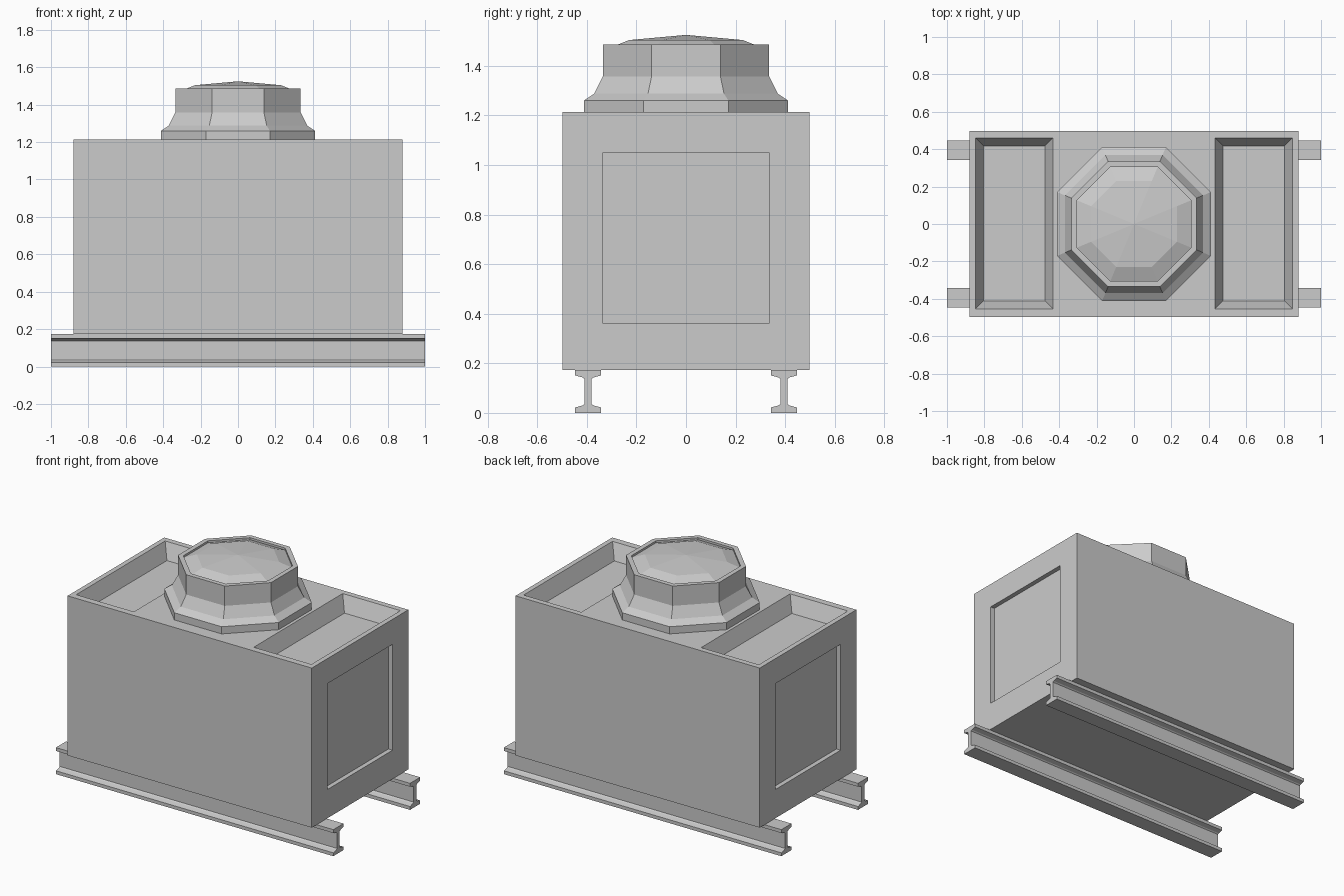
import bpy, bmesh, math
from mathutils import Vector

if "Cube" in bpy.data.objects:
    bpy.data.objects.remove(bpy.data.objects["Cube"])

grey = bpy.data.materials.new("light_grey")
grey.use_nodes = True
grey.diffuse_color = (0.6, 0.6, 0.6, 1)
grey.node_tree.nodes["Principled BSDF"].inputs["Base Color"].default_value = grey.diffuse_color


def finish(name, bm):
    bmesh.ops.recalc_face_normals(bm, faces=bm.faces)
    mesh = bpy.data.meshes.new(name)
    bm.to_mesh(mesh)
    bm.free()
    mesh.materials.append(grey)
    obj = bpy.data.objects.new(name, mesh)
    bpy.context.collection.objects.link(obj)
    return obj


def box(name, centre, size, bottom_inset=0):
    """Box whose bottom edges can be drawn inward for sloping walls."""
    bm = bmesh.new()
    bmesh.ops.create_cube(bm, size=1)
    for v in bm.verts:
        low = v.co.z < 0
        signs = [math.copysign(1, c) for c in v.co]
        v.co = Vector(c * s for c, s in zip(v.co, size))
        if low:
            v.co.x -= signs[0] * bottom_inset
            v.co.y -= signs[1] * bottom_inset
        v.co += Vector(centre)
    return finish(name, bm)


def carve(target, cutter):
    cutter.hide_render = True
    mod = target.modifiers.new("recess", "BOOLEAN")
    mod.operation = "DIFFERENCE"
    mod.solver = "EXACT"
    mod.object = cutter
    bpy.context.view_layer.objects.active = target
    bpy.ops.object.modifier_apply(modifier=mod.name)
    bpy.data.objects.remove(cutter)


# Housing with sloping roof trays and recessed end panels
housing = box("housing", (0, 0, 0.693), (1.76, 0.995, 1.04))
for side in (-1, 1):
    # the tray cutter rises above the roof, so its top is widened to keep the slope
    carve(housing, box("tray_cutter", (side * 0.64, 0.003, 1.183), (0.45, 0.95, 0.08 + 0.06), 0.06))
    carve(housing, box("panel_cutter", (side * 0.90, 0, 0.705), (0.10, 0.67, 0.69)))

# Octagonal fan cowl with a shallow domed cap, as (flat radius, height)
profile = [(0.412, 1.213), (0.412, 1.26), (0.37, 1.288), (0.335, 1.358),
           (0.335, 1.487), (0.305, 1.487), (0.305, 1.474), (0.23, 1.504)]
bm = bmesh.new()
rings = []
for apothem, z in profile:
    radius = apothem / math.cos(math.pi / 8)
    angles = [math.pi / 8 + i * math.pi / 4 for i in range(8)]
    rings.append([bm.verts.new((radius * math.cos(a), radius * math.sin(a), z)) for a in angles])
peak = bm.verts.new((0, 0, 1.525))
bm.faces.new(rings[0])
for i in range(8):
    j = (i + 1) % 8
    for low, high in zip(rings, rings[1:]):
        bm.faces.new((low[i], low[j], high[j], high[i]))
    bm.faces.new((rings[-1][i], rings[-1][j], peak))
finish("fan_cowl", bm)


# Support beams with tapered flanges
def beam(name, y):
    quarter = [(0.052, 0), (0.052, 0.022), (0.022, 0.030), (0.014, 0.036)]
    half = quarter + [(w, 0.173 - z) for w, z in reversed(quarter)]
    outline = half + [(-w, z) for w, z in reversed(half)]
    bm = bmesh.new()
    end = bm.faces.new([bm.verts.new((-1, y + w, z)) for w, z in outline])
    grown = bmesh.ops.extrude_face_region(bm, geom=[end], use_keep_orig=True)
    moved = [g for g in grown["geom"] if isinstance(g, bmesh.types.BMVert)]
    bmesh.ops.translate(bm, verts=moved, vec=(2, 0, 0))
    return finish(name, bm)


beam("front_beam", -0.395)
beam("back_beam", 0.395)
